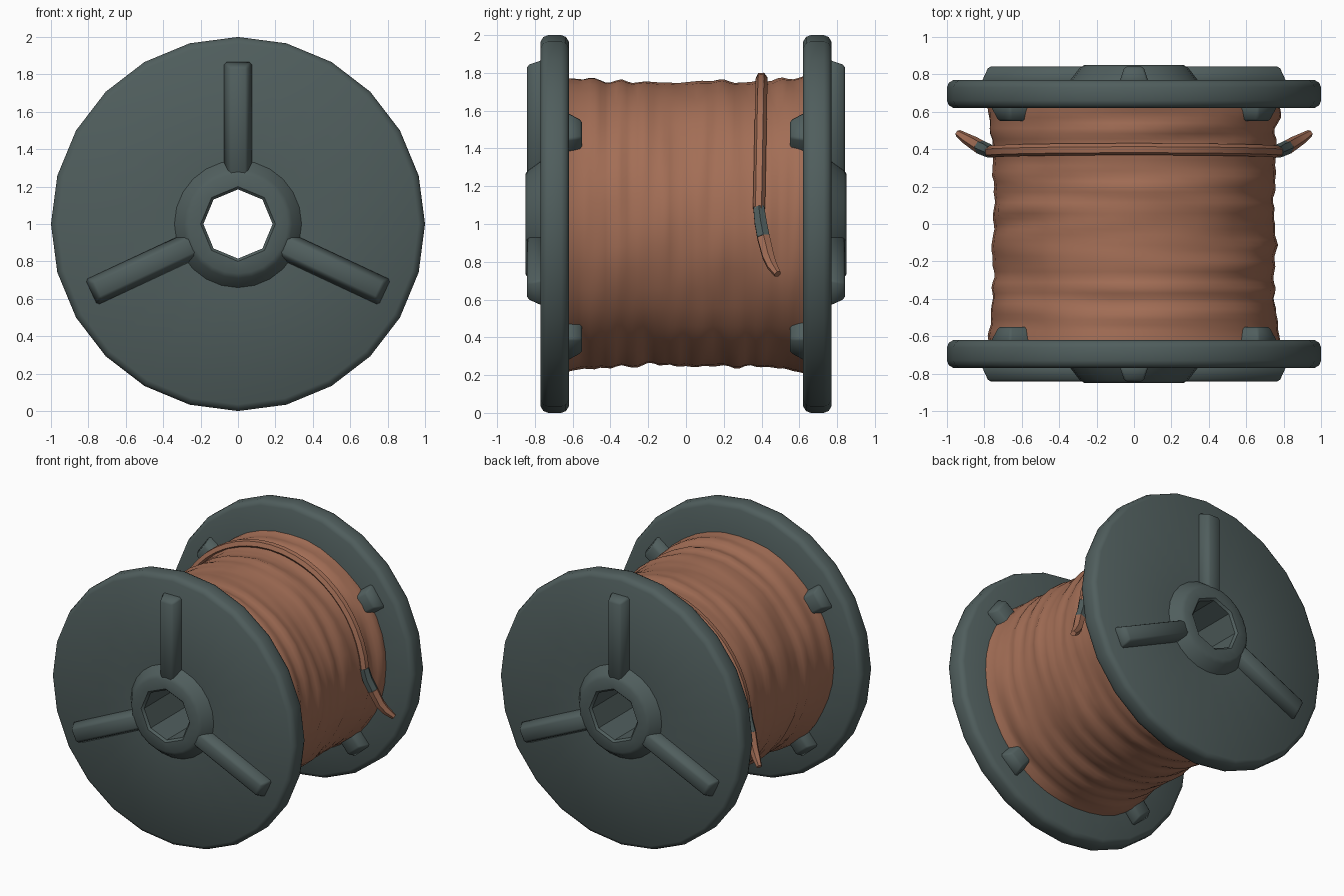
import bpy, bmesh, math
from mathutils import Vector, noise

if "Cube" in bpy.data.objects:
    bpy.data.objects.remove(bpy.data.objects["Cube"])

def material(name, rgb):
    m = bpy.data.materials.new(name)
    m.diffuse_color = (*rgb, 1)
    m.use_nodes = True
    m.node_tree.nodes["Principled BSDF"].inputs["Base Color"].default_value = m.diffuse_color
    return m

TEAL = material("dark_teal_grey", (0.080, 0.112, 0.110))
COPPER = material("copper", (0.365, 0.155, 0.092))

def finish(bm, name, mat, angle=40):
    bmesh.ops.recalc_face_normals(bm, faces=bm.faces)
    me = bpy.data.meshes.new(name)
    bm.to_mesh(me)
    bm.free()
    ob = bpy.data.objects.new(name, me)
    bpy.context.collection.objects.link(ob)
    me.materials.append(mat)
    smooth(ob, angle)
    return ob

def smooth(ob, angle=40):
    bpy.ops.object.select_all(action='DESELECT')
    ob.select_set(True)
    bpy.context.view_layer.objects.active = ob
    bpy.ops.object.shade_smooth_by_angle(angle=math.radians(angle))

def lathe(name, profile, segs, mat, radius=lambda r, y, a: r, closed=False):
    """Spin (radius, y) points round the axle at z = 1."""
    bm = bmesh.new()
    rings = []
    for r, y in profile:
        ring = []
        for i in range(segs):
            a = 2 * math.pi * i / segs
            q = radius(r, y, a)
            ring.append(bm.verts.new((q * math.cos(a), y, 1 + q * math.sin(a))))
        rings.append(ring)
    for k in range(len(rings) if closed else len(rings) - 1):
        p, q = rings[k], rings[(k + 1) % len(rings)]
        for i in range(segs):
            j = (i + 1) % segs
            bm.faces.new((p[i], p[j], q[j], q[i]))
    return finish(bm, name, mat)

# spool: flanges, raised hubs and an octagonal axle hole in one profile
half = [(0.185, -0.835), (0.20, -0.85), (0.265, -0.85), (0.29, -0.835),
        (0.34, -0.77), (0.965, -0.77), (0.99, -0.755), (1.0, -0.73),
        (1.0, -0.66), (0.99, -0.635), (0.965, -0.62), (0.6, -0.62)]

def octagon_hole(r, y, a):
    if r < 0.22:
        return r * math.cos(math.pi / 8) / math.cos(a % (math.pi / 4) - math.pi / 8)
    return r

lathe("spool", half + [(r, -y) for r, y in reversed(half)], 24, TEAL,
      octagon_hole, closed=True)

# tapered ribs on the flange faces
def rib(name, deg, r0, r1, y0, y1, w0, w1):
    a = math.radians(deg)
    u = Vector((math.cos(a), 0, math.sin(a)))
    v = Vector((-math.sin(a), 0, math.cos(a)))
    bm = bmesh.new()
    loops = []
    for y, w, end in ((y0, w0, r1), (y1, w1, r1 - 0.03)):
        loops.append([bm.verts.new(u * r + v * s + Vector((0, y, 1)))
                      for r, s in ((r0, -w), (end, -w), (end, w), (r0, w))])
    for i in range(4):
        j = (i + 1) % 4
        bm.faces.new((loops[0][i], loops[0][j], loops[1][j], loops[1][i]))
    bm.faces.new(loops[0])
    bm.faces.new(loops[1])
    bmesh.ops.bevel(bm, geom=[e for e in bm.edges], offset=0.012,
                    segments=1, affect='EDGES')
    finish(bm, name, TEAL, 50)

for side, s in (("front", -1), ("back", 1)):
    for n, deg in enumerate((90, -25, 205)):
        rib(f"{side}_outer_rib_{n}", deg, 0.25, 0.87, s * 0.755, s * 0.842, 0.08, 0.05)
    for n, deg in enumerate((36, 144, -49, -131)):
        rib(f"{side}_inner_rib_{n}", deg, 0.5, 0.89, s * 0.635, s * 0.55, 0.095, 0.06)

# wound copper: a drum with ragged strands running round it
def ragged(r, y, a):
    c, s = math.cos(a), math.sin(a)
    strand = noise.noise(Vector((c * 0.9, y * 13, s * 0.9)))
    dent = noise.noise(Vector((c * 3 + 7, y * 4, s * 3)))
    return r + 0.022 * strand + 0.012 * dent

rows = 44
lathe("copper_winding",
      [(0.752 + 0.03 * abs(t) ** 4, 0.625 * t)
       for t in (2 * k / rows - 1 for k in range(rows + 1))],
      40, COPPER, ragged)

# loose strand over the top with two hanging ends
def tube(name, pts, radii, mat):
    cu = bpy.data.curves.new(name, 'CURVE')
    cu.dimensions = '3D'
    cu.bevel_depth = 1.0
    cu.bevel_resolution = 1
    cu.use_fill_caps = True
    sp = cu.splines.new('POLY')
    sp.points.add(len(pts) - 1)
    for p, co, r in zip(sp.points, pts, radii):
        p.co = (*co, 1)
        p.radius = r
    ob = bpy.data.objects.new(name, cu)
    bpy.context.collection.objects.link(ob)
    bpy.ops.object.select_all(action='DESELECT')
    ob.select_set(True)
    bpy.context.view_layer.objects.active = ob
    bpy.ops.object.convert(target='MESH')
    ob = bpy.context.object
    ob.data.materials.clear()
    ob.data.materials.append(mat)
    smooth(ob, 50)

arc = []
for k in range(25):
    a = math.radians(6 + 168 * k / 24)
    arc.append((0.772 * math.cos(a), 0.385 + 0.015 * math.sin(a), 1 + 0.772 * math.sin(a)))
tube("loose_strand", arc, [0.032] * 25, COPPER)
for side, s in (("right", 1), ("left", -1)):
    tube(f"{side}_strand_band", [(s * 0.768, 0.385, 1.09), (s * 0.785, 0.395, 1.01),
                                 (s * 0.82, 0.41, 0.93)], [0.033, 0.037, 0.038], TEAL)
    tube(f"{side}_strand_tip", [(s * 0.82, 0.41, 0.93), (s * 0.86, 0.435, 0.83),
                                (s * 0.895, 0.455, 0.78), (s * 0.94, 0.485, 0.735)],
         [0.038, 0.035, 0.03, 0.02], COPPER)
